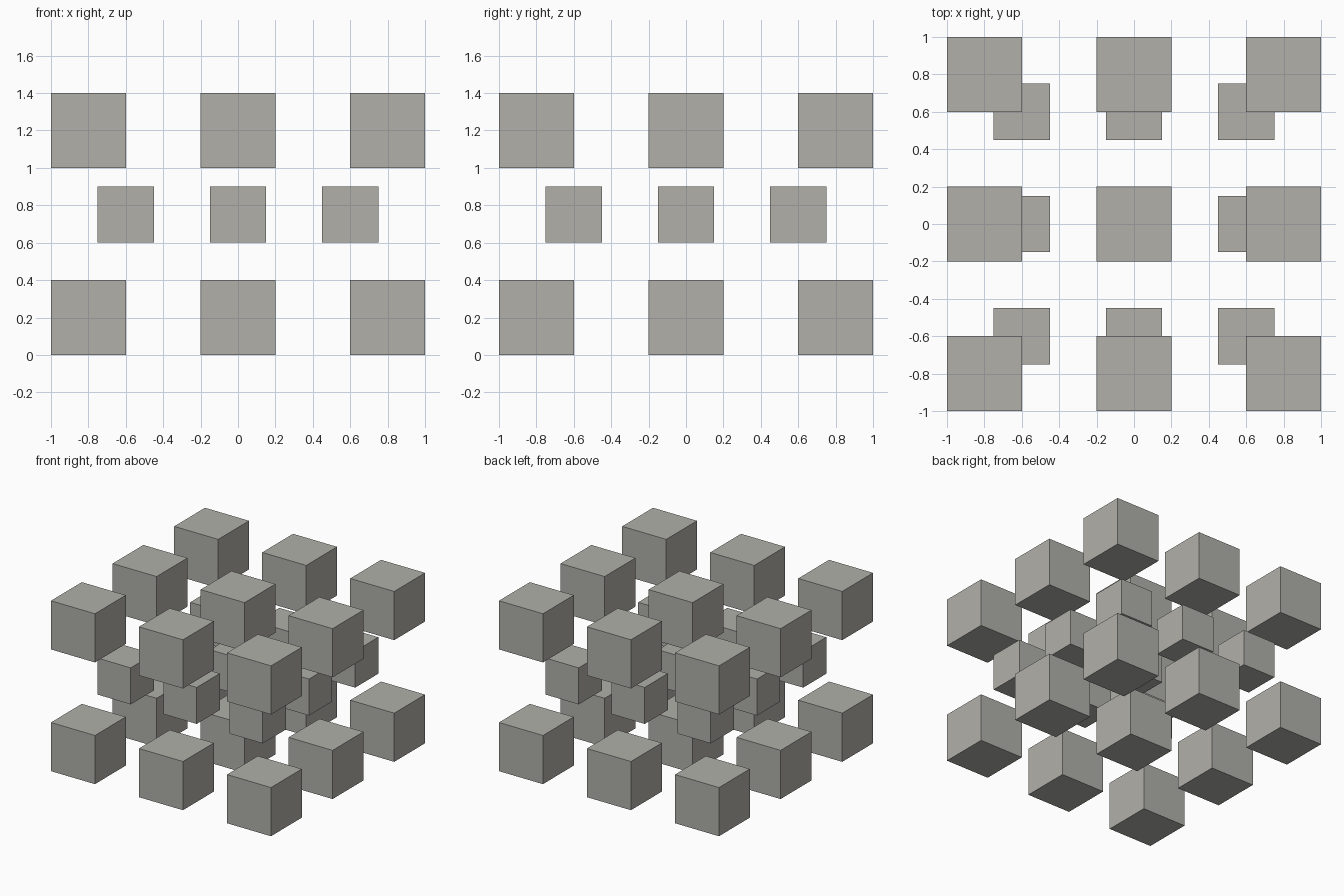
import bpy

if "Cube" in bpy.data.objects:
    bpy.data.objects.remove(bpy.data.objects["Cube"])

mat = bpy.data.materials.new("warm grey")
mat.diffuse_color = (0.44, 0.435, 0.402, 1.0)
mat.use_nodes = True
mat.node_tree.nodes["Principled BSDF"].inputs["Base Color"].default_value = mat.diffuse_color


def cube_layer(name, size, spacing, base):
    """3 x 3 grid of separate cubes resting at height base."""
    for row in (-1, 0, 1):
        for col in (-1, 0, 1):
            bpy.ops.mesh.primitive_cube_add(
                size=size, location=(col * spacing, row * spacing, base + size / 2))
            ob = bpy.context.object
            ob.name = f"{name}_{row + 2}_{col + 2}"
            ob.data.materials.append(mat)


# Large outer layers with a smaller, tighter layer between them
cube_layer("bottom_cube", 0.4, 0.8, 0.0)
cube_layer("middle_cube", 0.3, 0.6, 0.6)
cube_layer("top_cube", 0.4, 0.8, 1.0)
